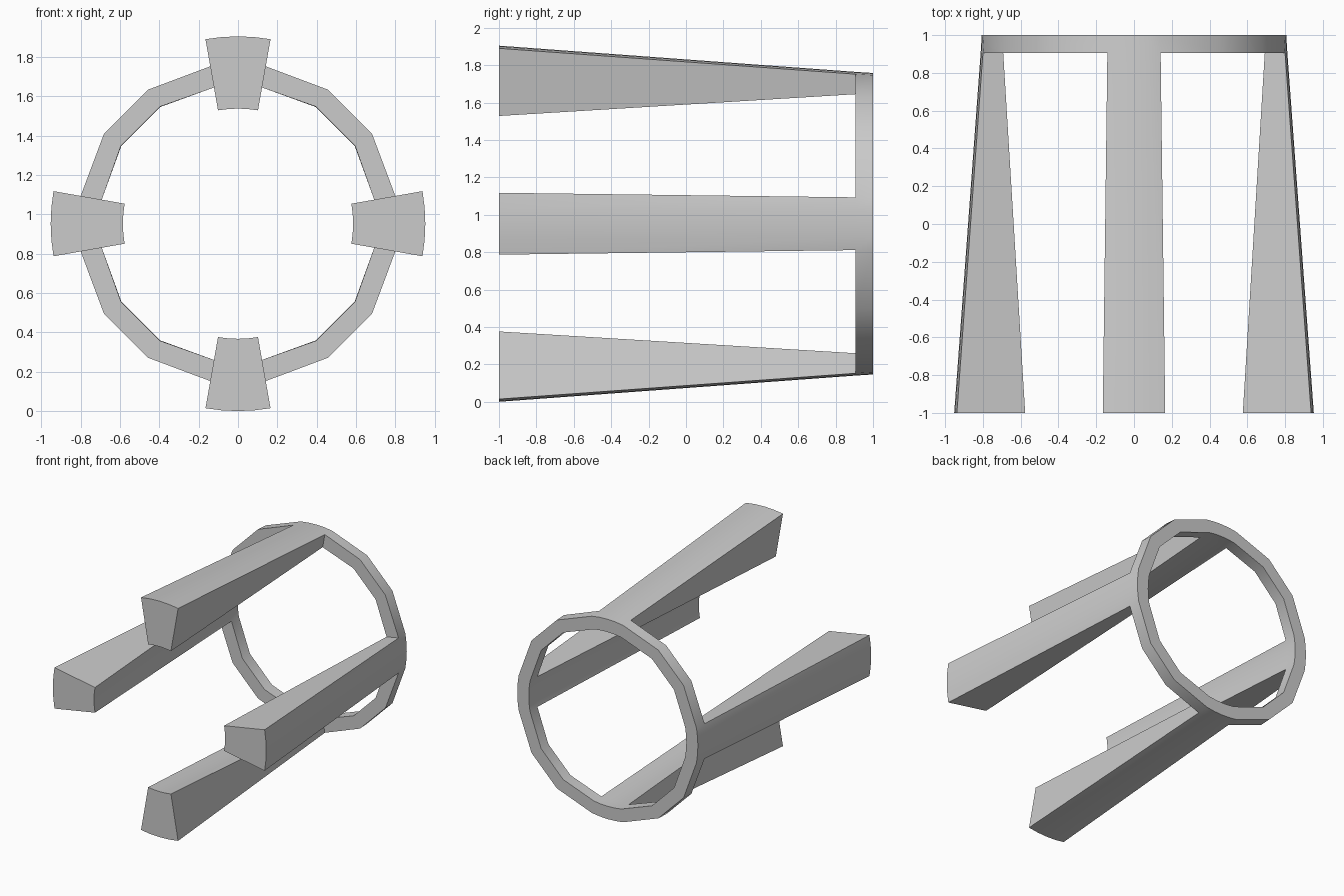
import bpy, bmesh
from math import sin, cos, radians

cube = bpy.data.objects.get("Cube")
if cube:
    bpy.data.objects.remove(cube, do_unlink=True)

CENTRE_Z = 0.952
FRONT, SHOULDER, BACK = -1.0, 0.905, 1.0
HALF_ARM = 10          # half the angle covered by one arm, in degrees
STEP = 5

grey = bpy.data.materials.new("light_grey")
grey.use_nodes = True
colour = (0.6, 0.6, 0.6, 1)
grey.diffuse_color = colour
grey.node_tree.nodes["Principled BSDF"].inputs["Base Color"].default_value = colour

bm = bmesh.new()


def pair(angle, y, inner, outer):
    """Inner and outer vertex on one spoke direction."""
    a = radians(angle)
    return [bm.verts.new((r * sin(a), y, CENTRE_Z + r * cos(a))) for r in (inner, outer)]


# Each column holds the vertex pairs from back to front at one angle
columns = []
for quarter in range(0, 360, 90):
    for offset in range(-HALF_ARM, HALF_ARM + 1, STEP):
        a = quarter + offset
        columns.append([pair(a, BACK, 0.703, 0.806),
                        pair(a, SHOULDER, 0.703, 0.812),
                        pair(a, FRONT, 0.585, 0.952)])
    for offset in (33.75, 56.25):
        a = quarter + offset
        columns.append([pair(a, BACK, 0.713, 0.816),
                        pair(a, SHOULDER, 0.715, 0.820)])


def cap(p, q):
    bm.faces.new((p[0], p[1], q[1], q[0]))


def skin(p, q, p2, q2):
    """Inner and outer walls between two depths."""
    for i in (0, 1):
        bm.faces.new((p[i], q[i], q2[i], p2[i]))


for i, left in enumerate(columns):
    right = columns[(i + 1) % len(columns)]
    # Ring
    cap(left[0], right[0])
    skin(left[0], right[0], left[1], right[1])
    # Flared arms, or the open front of the ring between them
    if len(left) == 3 and len(right) == 3:
        skin(left[1], right[1], left[2], right[2])
        cap(left[2], right[2])
    else:
        cap(left[1], right[1])

# Flat sides of the arms
for i, column in enumerate(columns):
    neighbours = (columns[i - 1], columns[(i + 1) % len(columns)])
    if len(column) == 3 and any(len(n) == 2 for n in neighbours):
        cap(column[1], column[2])

bmesh.ops.recalc_face_normals(bm, faces=bm.faces[:])
mesh = bpy.data.meshes.new("ring_with_four_arms")
bm.to_mesh(mesh)
bm.free()
mesh.materials.append(grey)
frame = bpy.data.objects.new("ring_with_four_arms", mesh)
bpy.context.collection.objects.link(frame)

bpy.ops.object.select_all(action="DESELECT")
frame.select_set(True)
bpy.context.view_layer.objects.active = frame
bpy.ops.object.shade_smooth_by_angle(angle=radians(30))
